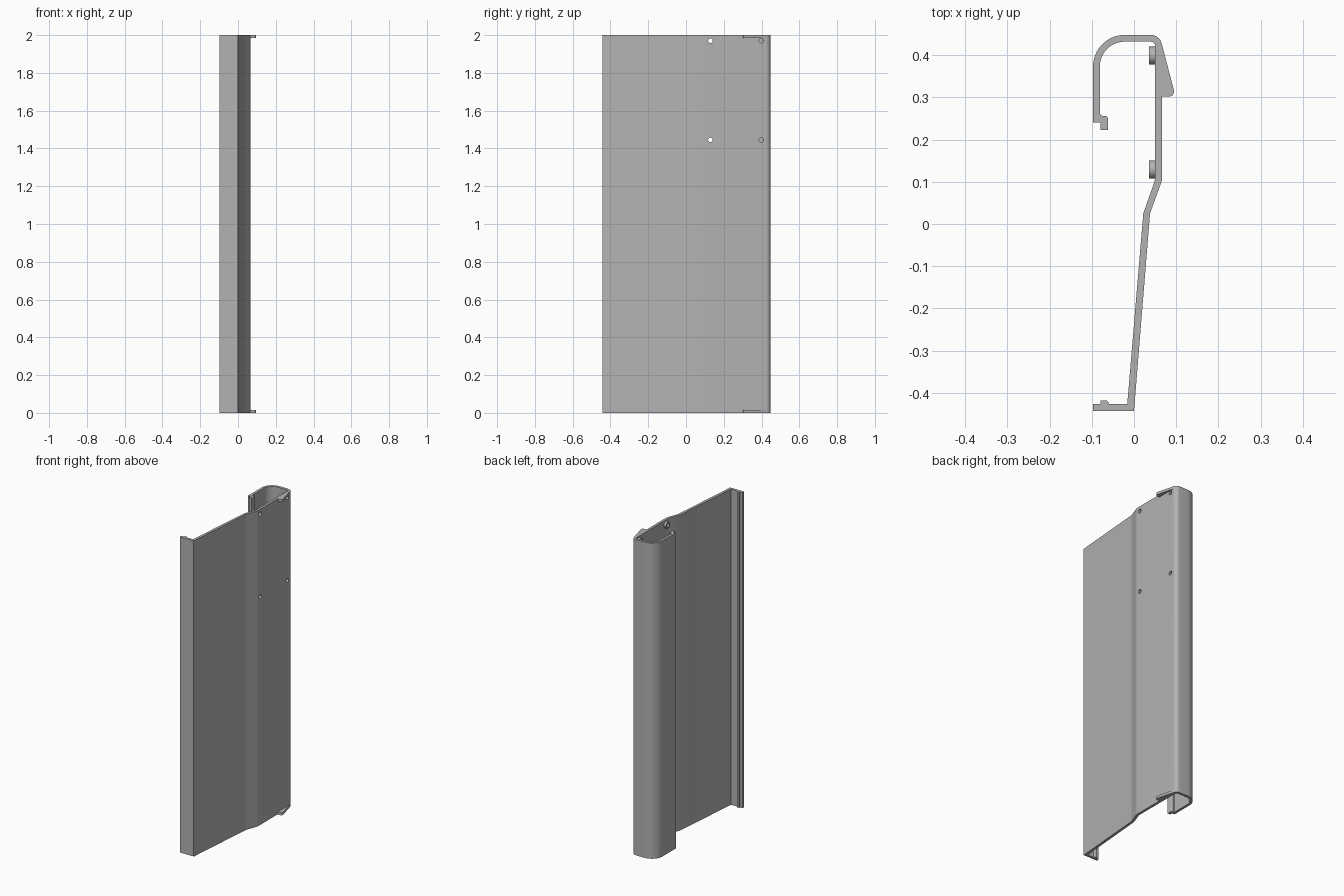
import bpy, bmesh
from math import sin, cos, pi, radians
from mathutils import Matrix

cube = bpy.data.objects.get("Cube")
if cube:
    bpy.data.objects.remove(cube, do_unlink=True)

grey = bpy.data.materials.new("satin grey")
grey.use_nodes = True
grey.diffuse_color = (0.45, 0.45, 0.45, 1)
grey.node_tree.nodes["Principled BSDF"].inputs["Base Color"].default_value = (0.45, 0.45, 0.45, 1)


def arc(cx, cy, r, start, end, steps=10):
    angles = [radians(start + (end - start) * i / steps) for i in range(steps + 1)]
    return [(cx + r * cos(a), cy + r * sin(a)) for a in angles]


def finish(bm, name):
    bmesh.ops.recalc_face_normals(bm, faces=bm.faces)
    mesh = bpy.data.meshes.new(name)
    bm.to_mesh(mesh)
    bm.free()
    obj = bpy.data.objects.new(name, mesh)
    bpy.context.collection.objects.link(obj)
    mesh.materials.append(grey)
    return obj


def extrude_outline(name, points, bottom, top):
    bm = bmesh.new()
    face = bm.faces.new([bm.verts.new((x, y, bottom)) for x, y in points])
    new = bmesh.ops.extrude_face_region(bm, geom=[face])["geom"]
    verts = [v for v in new if isinstance(v, bmesh.types.BMVert)]
    bmesh.ops.translate(bm, verts=verts, vec=(0, 0, top - bottom))
    return finish(bm, name)


def cylinders_along_x(name, centres, radius, x0, x1):
    bm = bmesh.new()
    for y, z in centres:
        place = Matrix.Translation(((x0 + x1) / 2, y, z)) @ Matrix.Rotation(pi / 2, 4, "Y")
        bmesh.ops.create_cone(bm, cap_ends=True, segments=32, radius1=radius,
                              radius2=radius, depth=x1 - x0, matrix=place)
    return finish(bm, name)


# Extruded panel with front lip, bent web and rounded hook
outer = [(-0.097, -0.443), (0, -0.443), (0.038, 0.025), (0.066, 0.102)]
outer += arc(0.040, 0.422, 0.026, 0, 90) + arc(-0.022, 0.373, 0.075, 90, 180, 16)
hook_tip = [(-0.097, 0.24), (-0.079, 0.24), (-0.079, 0.223), (-0.062, 0.223)]
hook_tip += arc(-0.068, 0.250, 0.006, 0, 90, 4) + [(-0.076, 0.256), (-0.081, 0.262)]
inner = arc(-0.022, 0.373, 0.059, 180, 90, 16) + arc(0.040, 0.422, 0.010, 90, 0)
inner += [(0.050, 0.105), (0.022, 0.025), (-0.016, -0.427)]
lip_bead = [(-0.058, -0.427)] + arc(-0.068, -0.427, 0.009, 45, 90, 4) + [(-0.079, -0.418),
           (-0.079, -0.427), (-0.097, -0.427)]
panel = extrude_outline("panel", outer + hook_tip + inner + lip_bead, 0, 2)

# Thin catches at both ends
catch = [(0.060, 0.302), (0.083, 0.302)] + arc(0.083, 0.314, 0.012, -90, 14, 8)
catch += [(0.065, 0.43), (0.060, 0.43)]
parts = [panel,
         extrude_outline("bottom_catch", catch, 0, 0.016),
         extrude_outline("top_catch", catch, 1.984, 2)]

# Fastener bosses on the inside, bored through with the panel
centres = [(y, z) for y in (0.129, 0.399) for z in (1.445, 1.97)]
bosses = cylinders_along_x("fastener_bosses", centres, 0.021, 0.035, 0.0505)
parts.append(bosses)
cutter = cylinders_along_x("hole_cutter", centres, 0.012, 0.02, 0.08)
cutter.hide_render = True
for obj in (panel, bosses):
    mod = obj.modifiers.new("holes", "BOOLEAN")
    mod.operation = "DIFFERENCE"
    mod.solver = "EXACT"
    mod.object = cutter
    bpy.context.view_layer.objects.active = obj
    bpy.ops.object.modifier_apply(modifier=mod.name)
bpy.data.objects.remove(cutter, do_unlink=True)

# Smooth the rounded bends, keep the corners crisp
bpy.ops.object.select_all(action="DESELECT")
for obj in parts:
    obj.select_set(True)
bpy.context.view_layer.objects.active = panel
bpy.ops.object.shade_smooth_by_angle(angle=radians(15))
